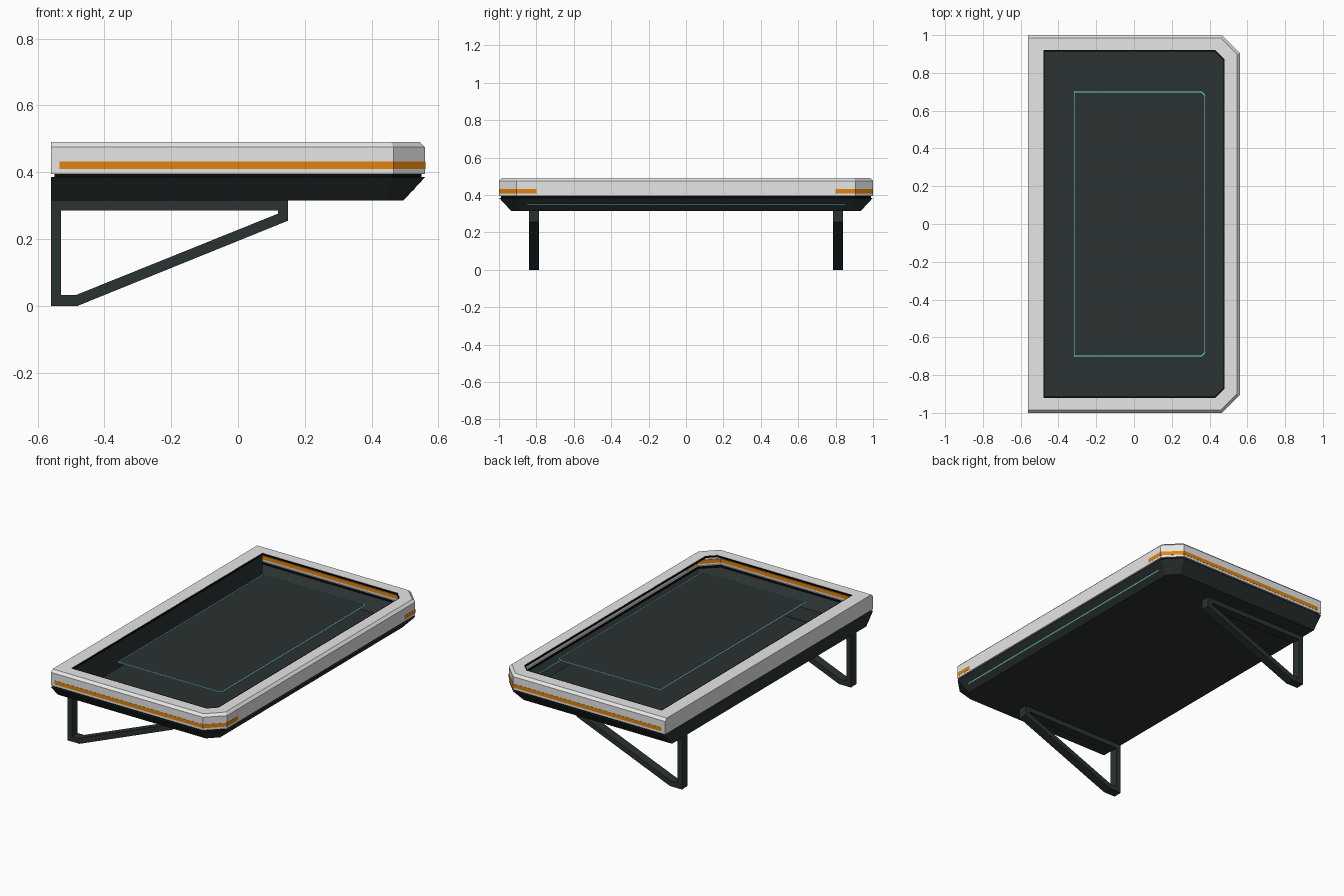
import bpy
import bmesh
from math import radians

cube = bpy.data.objects.get("Cube")
if cube:
    bpy.data.objects.remove(cube)


def material(name, rgb):
    m = bpy.data.materials.new(name)
    m.use_nodes = True
    m.diffuse_color = (*rgb, 1)
    m.node_tree.nodes["Principled BSDF"].inputs["Base Color"].default_value = (*rgb, 1)
    return m


GREY = material("light_grey", (0.79, 0.79, 0.79))
ORANGE = material("orange", (0.75, 0.23, 0.004))
SLATE = material("dark_slate", (0.023, 0.032, 0.031))
BLACK = material("black", (0.003, 0.003, 0.003))
TEAL = material("teal", (0.19, 0.68, 0.65))


def finish(name, bm, mat, thickness=0):
    mesh = bpy.data.meshes.new(name)
    bm.to_mesh(mesh)
    bm.free()
    mesh.materials.append(mat)
    obj = bpy.data.objects.new(name, mesh)
    bpy.context.collection.objects.link(obj)
    if thickness:
        shell = obj.modifiers.new("shell", 'SOLIDIFY')
        shell.thickness = thickness
    return obj


def box(name, size, location, mat, tilt=0):
    bm = bmesh.new()
    bmesh.ops.create_cube(bm, size=1)
    bmesh.ops.scale(bm, vec=size, verts=bm.verts)
    obj = finish(name, bm, mat)
    obj.location = location
    obj.rotation_euler.y = radians(tilt)


def outline(side, back, half_x=0.56, half_y=1.0, cut=0.095):
    """Rectangle with two cut corners on +x, inset at the sides and the back."""
    c = cut - side * 0.586
    x, y = half_x - side, half_y - side
    return [(-half_x + back, -y), (x - c, -y), (x, -y + c),
            (x, y - c), (x - c, y), (-half_x + back, y)]


def loft(name, levels, mat, floor=False, thickness=0):
    """Join outlines given as (side inset, back inset, height)."""
    bm = bmesh.new()
    rings = [[bm.verts.new((x, y, z)) for x, y in outline(s, b)] for s, b, z in levels]
    n = len(rings[0])
    for low, high in zip(rings, rings[1:]):
        for i in range(n):
            j = (i + 1) % n
            bm.faces.new((low[i], low[j], high[j], high[i]))
    if floor:
        bm.faces.new(rings[0][::-1])
    return finish(name, bm, mat, thickness)


def band(name, outer, inner, lo, hi, mat, closed=True, upright=False):
    """Solid strip between two matching paths, flat or standing in xz."""
    bm = bmesh.new()

    def place(p, h):
        return bm.verts.new((p[0], h, p[1]) if upright else (p[0], p[1], h))

    sections = [[place(o, lo), place(o, hi), place(i, hi), place(i, lo)]
                for o, i in zip(outer, inner)]
    pairs = list(zip(sections, sections[1:]))
    if closed:
        pairs.append((sections[-1], sections[0]))
    else:
        bm.faces.new(sections[0])
        bm.faces.new(sections[-1])
    for a, b in pairs:
        for k in range(4):
            m = (k + 1) % 4
            bm.faces.new((a[k], b[k], b[m], a[m]))
    bmesh.ops.recalc_face_normals(bm, faces=bm.faces)
    return finish(name, bm, mat)


# Hollow upper rim with a bevelled top edge
loft("rim", [(0.01, 0.01, 0.395), (0, 0, 0.395), (0, 0, 0.475),
             (0.015, 0, 0.49), (0.08, 0.08, 0.49)], GREY, thickness=0.003)
band("rim_inner_trim", outline(0.079, 0.079), outline(0.087, 0.087), 0.481, 0.489, BLACK)

# Recessed joint between rim and tray
loft("shadow_gap", [(0.01, 0.01, 0.384), (0.01, 0.01, 0.396)], BLACK, thickness=0.003)

# Tray with sloping sides and an upright back
loft("tray", [(0.065, 0, 0.315), (0, 0, 0.385), (0.01, 0.01, 0.385)],
     SLATE, floor=True, thickness=0.003)
box("back_panel", (0.006, 1.85, 0.158), (-0.485, 0, 0.397), SLATE)


# Orange stripes wrapping both ends
def stripe_path(inset, sign):
    corner = outline(inset, 0)[1:3]
    path = [(-0.535, -1 + inset), *corner, (0.56 - inset, -0.8)]
    return [(x, -sign * y) for x, y in path]


for label, sign in (("front", -1), ("back", 1)):
    band(label + "_stripe", stripe_path(-0.001, sign), stripe_path(0.006, sign),
         0.409, 0.432, ORANGE, closed=False)


# Thin panel set level with the rim, edged by a light line
def panel_path(inset):
    points = outline(inset, inset, half_x=0.35, half_y=0.703, cut=0.02)
    return [(x + 0.029, y) for x, y in points]


bm = bmesh.new()
bm.faces.new([bm.verts.new((x, y, 0.488)) for x, y in panel_path(0.004)])
finish("centre_panel", bm, SLATE, thickness=0.004)
band("panel_light_line", panel_path(0), panel_path(0.006), 0.484, 0.489, TEAL)

# Thin light line along the sloping edge
box("edge_light_line", (0.006, 1.7, 0.009), (0.524, 0, 0.351), TEAL, tilt=-45)

# Triangular support brackets
outer = [(-0.56, 0.32), (-0.56, 0), (-0.48, 0), (0.15, 0.255), (0.15, 0.32)]
inner = [(-0.53, 0.285), (-0.53, 0.032), (-0.486, 0.032), (0.12, 0.276), (0.12, 0.285)]
for label, y in (("front", -0.813), ("back", 0.813)):
    band(label + "_bracket", outer, inner, y - 0.027, y + 0.027, SLATE, upright=True)
